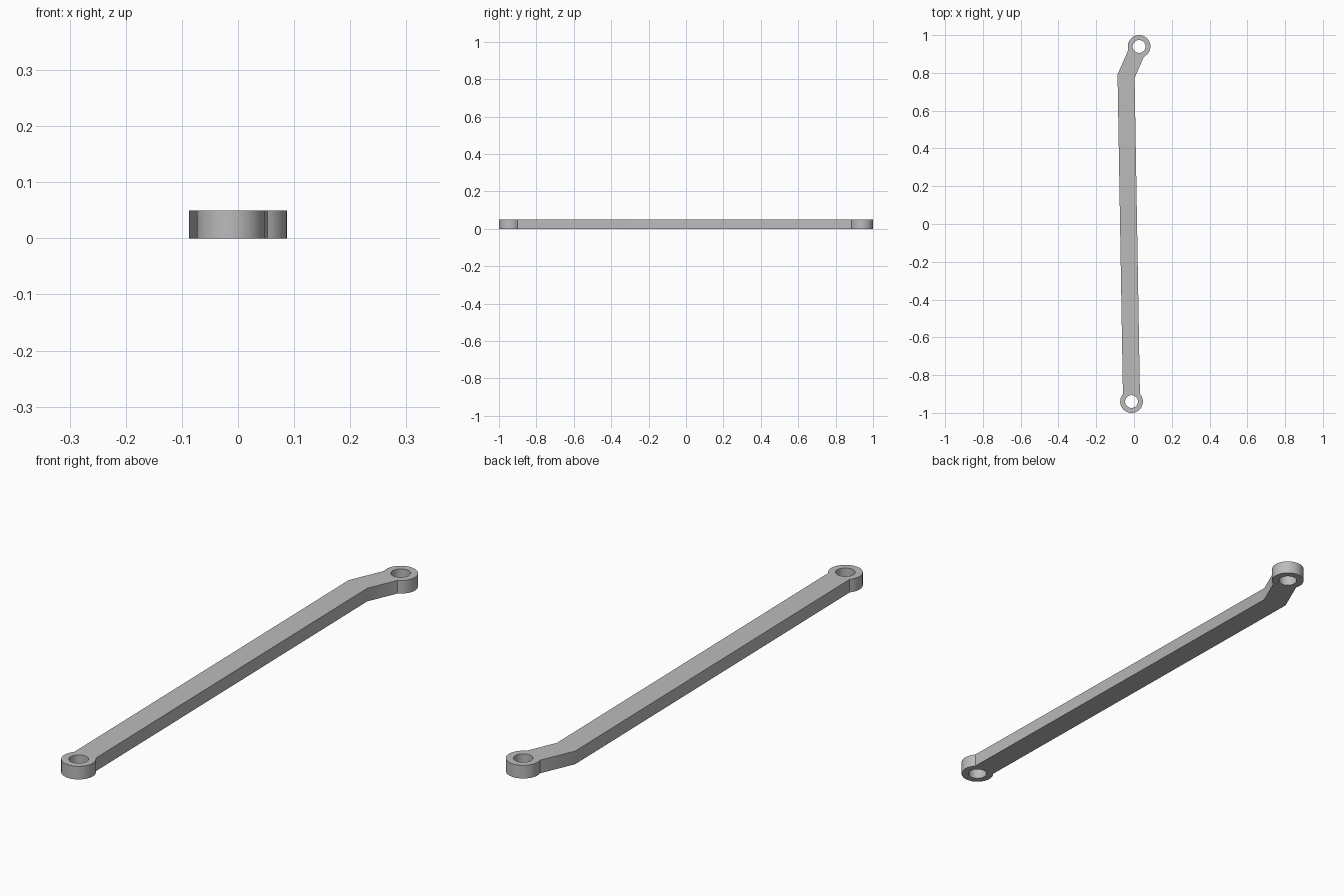
import bpy, bmesh
from math import asin, atan2, cos, sin, pi, tau
from mathutils import Vector

if "Cube" in bpy.data.objects:
    bpy.data.objects.remove(bpy.data.objects["Cube"])

THICK, HALF_W, EYE_R, HOLE_R = 0.05, 0.045, 0.06, 0.034
front_eye, bend, back_eye = Vector((-0.013, -0.94)), Vector((-0.042, 0.782)), Vector((0.027, 0.94))


def arc(centre, radius, start, sweep, count):
    return [centre + radius * Vector((cos(start + sweep * i / count), sin(start + sweep * i / count)))
            for i in range(count + 1)]


def eye_arc(centre, toward):
    # Rounded end, going counter-clockwise from one bar edge to the other
    gap = asin(HALF_W / EYE_R)
    d = toward - centre
    return arc(centre, EYE_R, atan2(d.y, d.x) + gap, tau - 2 * gap, 48)


# Mitred corner at the bend
d1, d2 = (bend - front_eye).normalized(), (back_eye - bend).normalized()
n1, n2 = Vector((d1.y, -d1.x)), Vector((d2.y, -d2.x))
miter = (n1 + n2).normalized()
miter *= HALF_W / miter.dot(n1)

# Outline and the two pin holes
outline = eye_arc(front_eye, bend) + [bend + miter] + eye_arc(back_eye, bend) + [bend - miter]
holes = [arc(c, HOLE_R, 0, tau, 40)[:-1] for c in (front_eye, back_eye)]

bm = bmesh.new()
edges = []
for loop in [outline] + holes:
    verts = [bm.verts.new((p.x, p.y, 0)) for p in loop]
    edges += [bm.edges.new((verts[i - 1], verts[i])) for i in range(len(verts))]
bmesh.ops.triangle_fill(bm, edges=edges, use_beauty=True, use_dissolve=False)

# Thicken into a flat plate
result = bmesh.ops.extrude_face_region(bm, geom=bm.faces[:])
top = [g for g in result["geom"] if isinstance(g, bmesh.types.BMVert)]
bmesh.ops.translate(bm, verts=top, vec=(0, 0, THICK))
bmesh.ops.recalc_face_normals(bm, faces=bm.faces[:])

mesh = bpy.data.meshes.new("link_arm")
bm.to_mesh(mesh)
bm.free()
link_arm = bpy.data.objects.new("link_arm", mesh)
bpy.context.collection.objects.link(link_arm)

# Plain grey metal
grey = bpy.data.materials.new("grey_metal")
grey.use_nodes = True
colour = (0.5, 0.5, 0.5, 1)
grey.diffuse_color = colour
grey.node_tree.nodes["Principled BSDF"].inputs["Base Color"].default_value = colour
mesh.materials.append(grey)

bpy.ops.object.select_all(action="DESELECT")
link_arm.select_set(True)
bpy.context.view_layer.objects.active = link_arm
bpy.ops.object.shade_smooth_by_angle(angle=pi / 7)
